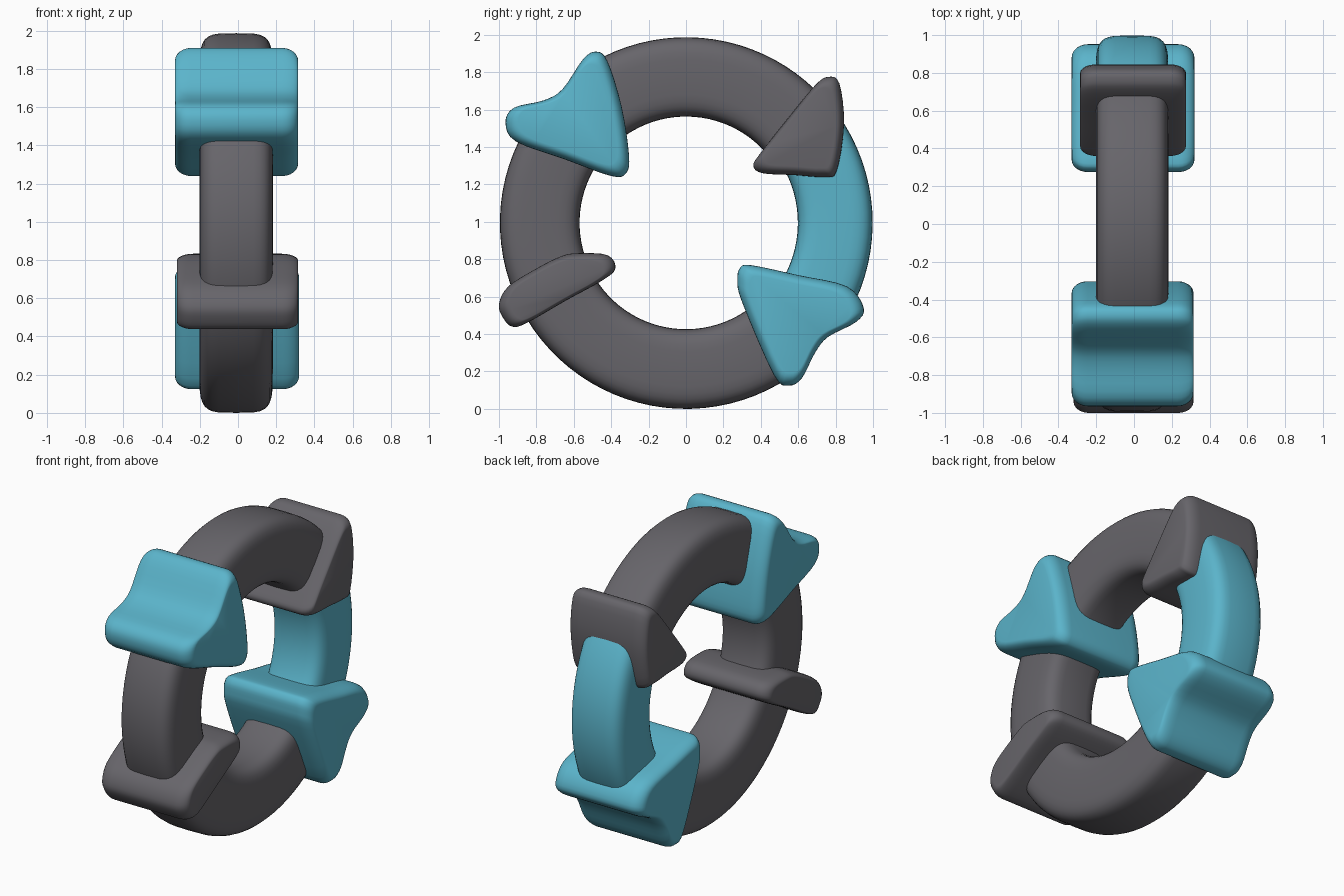
import bpy, bmesh, math
from mathutils import Vector

if "Cube" in bpy.data.objects:
    bpy.data.objects.remove(bpy.data.objects["Cube"])


def material(name, rgb):
    m = bpy.data.materials.new(name)
    m.diffuse_color = (*rgb, 1)
    m.use_nodes = True
    m.node_tree.nodes["Principled BSDF"].inputs["Base Color"].default_value = m.diffuse_color
    return m


grey = material("warm grey", (0.135, 0.13, 0.145))
teal = material("teal", (0.105, 0.46, 0.6))


def loft(name, rings, mat):
    """Skin closed rings of points and cap both ends."""
    bm = bmesh.new()
    rows = [[bm.verts.new(p) for p in ring] for ring in rings]
    n = len(rows[0])
    for a, b in zip(rows, rows[1:]):
        for i in range(n):
            bm.faces.new((a[i], a[(i + 1) % n], b[(i + 1) % n], b[i]))
    bm.faces.new(rows[0])
    bm.faces.new(rows[-1])
    bmesh.ops.recalc_face_normals(bm, faces=bm.faces)
    mesh = bpy.data.meshes.new(name)
    bm.to_mesh(mesh)
    bm.free()
    mesh.materials.append(mat)
    obj = bpy.data.objects.new(name, mesh)
    bpy.context.collection.objects.link(obj)
    bpy.ops.object.select_all(action='DESELECT')
    bpy.context.view_layer.objects.active = obj
    obj.select_set(True)
    bpy.ops.object.shade_smooth_by_angle(angle=math.radians(50))
    return obj


def arc(name, start, end, mid, half, mat):
    """Part of the ring with a soft rectangular section, angles in degrees."""
    section = []
    for k in range(32):
        t = 2 * math.pi * k / 32
        c, s = math.cos(t), math.sin(t)
        section.append((math.copysign(abs(c) ** 0.45, c) * 0.192 - 0.01,
                        mid + math.copysign(abs(s) ** 0.5, s) * half))
    steps = max(6, round((end - start) / 4))
    rings = []
    for i in range(steps + 1):
        a = math.radians(start + (end - start) * i / steps)
        rings.append([(x, r * math.cos(a), 0.995 + r * math.sin(a)) for x, r in section])
    loft(name, rings, mat)


def smooth_profile(pts, cuts=4):
    """Closed Catmull-Rom curve through the points."""
    out, n = [], len(pts)
    for i in range(n):
        p0, p1, p2, p3 = (Vector(pts[(i + k) % n]) for k in (-1, 0, 1, 2))
        for j in range(cuts):
            t = j / cuts
            out.append(0.5 * (2 * p1 + (p2 - p0) * t + (2 * p0 - 5 * p1 + 4 * p2 - p3) * t * t
                              + (3 * p1 - p0 - 3 * p2 + p3) * t ** 3))
    return out


def arrowhead(name, pts, x0, x1, mat, round_x=0.085, shrink=0.2):
    """Side profile carried across the width, with pillowed side faces."""
    prof = smooth_profile(pts)
    mid = (Vector(map(min, zip(*prof))) + Vector(map(max, zip(*prof)))) / 2
    mid = (mid + sum(prof, Vector((0, 0))) / len(prof)) / 2
    side = []
    for k in range(7):
        a = math.pi / 2 * k / 6
        side.append((round_x * (1 - math.sin(a)), 1 - shrink * (1 - math.cos(a))))
    layers = [(x0 + d, s) for d, s in reversed(side)]
    layers = [(x0 + d, s) for d, s in side[::-1]] + [(x1 - d, s) for d, s in side]
    rings = [[(x, *(mid + (p - mid) * s)) for p in prof] for x, s in layers]
    loft(name, rings, mat)


# Ring sections
arc("upper_ring", 42, 128, 0.78, 0.212, grey)
arc("lower_ring", 150, 312, 0.782, 0.213, grey)
arc("teal_ring", -33, 36, 0.798, 0.2, teal)

# Large teal arrowheads
arrowhead("upper_teal_arrowhead", [
    (-0.48, 1.91), (-0.55, 1.87), (-0.66, 1.71), (-0.76, 1.65), (-0.92, 1.61),
    (-0.965, 1.53), (-0.91, 1.43), (-0.65, 1.335), (-0.40, 1.245), (-0.32, 1.26),
    (-0.305, 1.36), (-0.345, 1.62), (-0.42, 1.86)], -0.33, 0.315, teal)
arrowhead("lower_teal_arrowhead", [
    (0.29, 0.755), (0.35, 0.768), (0.60, 0.715), (0.86, 0.655), (0.95, 0.54),
    (0.91, 0.465), (0.76, 0.385), (0.69, 0.30), (0.62, 0.165), (0.55, 0.125),
    (0.47, 0.18), (0.30, 0.57), (0.275, 0.69)], -0.33, 0.32, teal)

# Smaller grey arrowheads
arrowhead("upper_grey_arrowhead", [
    (0.76, 1.775), (0.82, 1.74), (0.845, 1.52), (0.805, 1.27), (0.74, 1.24),
    (0.58, 1.25), (0.41, 1.26), (0.36, 1.30), (0.40, 1.37), (0.55, 1.56),
    (0.69, 1.73)], -0.285, 0.275, grey)
arrowhead("lower_grey_arrowhead", [
    (-1.0, 0.56), (-0.95, 0.655), (-0.80, 0.75), (-0.67, 0.815), (-0.58, 0.832),
    (-0.42, 0.822), (-0.378, 0.75), (-0.45, 0.685), (-0.64, 0.58), (-0.85, 0.46),
    (-0.93, 0.44), (-0.98, 0.49)], -0.32, 0.315, grey)
